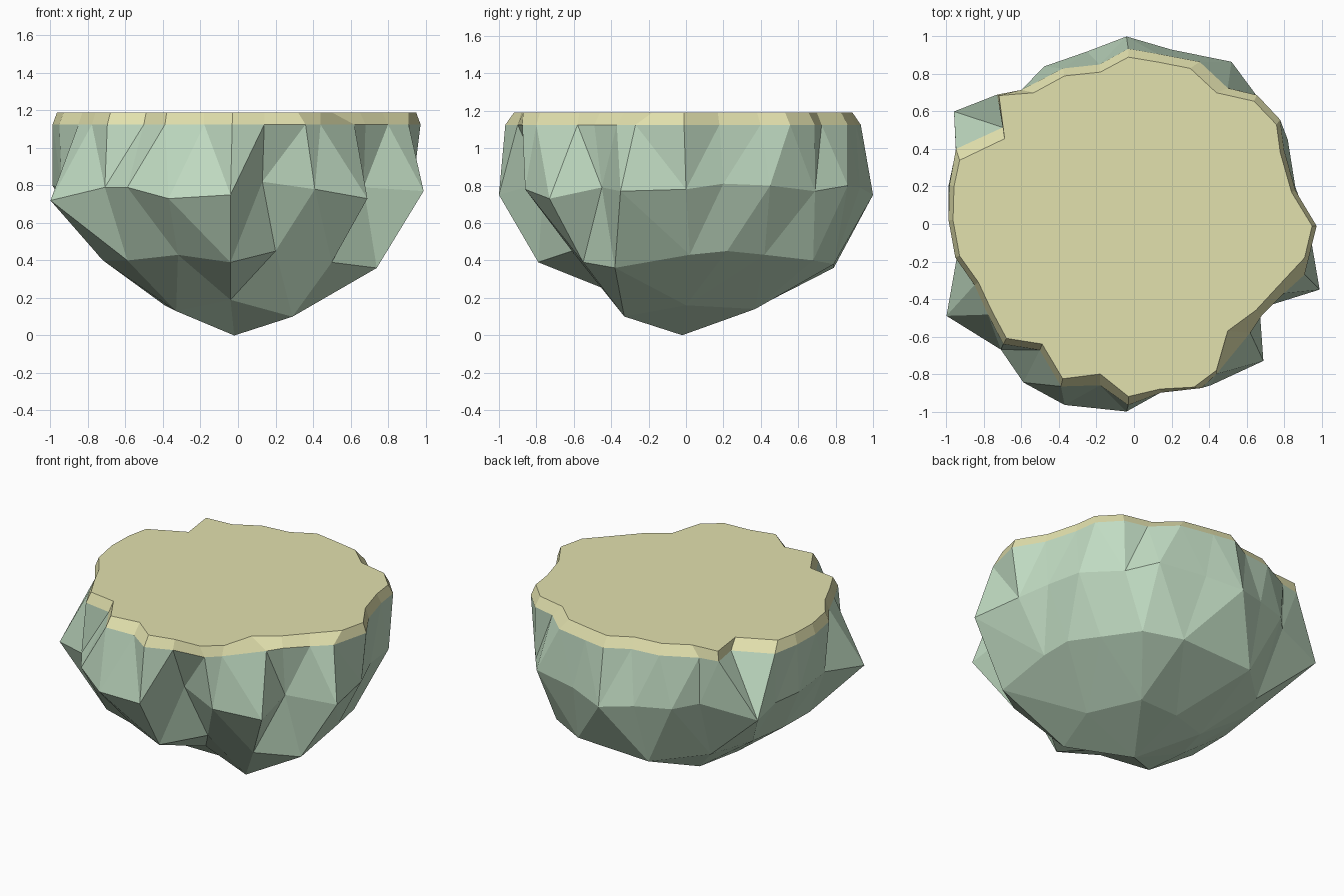
import bpy, math

def material(name, rgb):
    m = bpy.data.materials.new(name)
    m.diffuse_color = (*rgb, 1)
    return m

def by_angle(points):
    return sorted(points, key=lambda p: math.atan2(p[1], p[0]))

def zip_rings(low, up, base_low, base_up):
    """Triangulate between two rings with different point counts."""
    n, m = len(low), len(up)
    ang = lambda ring, k: math.atan2(ring[k % len(ring)][1], ring[k % len(ring)][0]) + 2 * math.pi * (k // len(ring))
    mid = lambda ring, k: ang(ring, k) + ang(ring, k + 1)
    i = j = 0
    faces = []
    while i < n or j < m:
        a, b = base_low + i % n, base_up + j % m
        if j >= m or (i < n and mid(low, i) <= mid(up, j)):
            faces.append((a, base_low + (i + 1) % n, b))
            i += 1
        else:
            faces.append((a, base_up + (j + 1) % m, b))
            j += 1
    return faces

def build(name, verts, faces, mat):
    mesh = bpy.data.meshes.new(name)
    mesh.from_pydata(verts, [], faces)
    mesh.materials.append(mat)
    mesh.update()
    obj = bpy.data.objects.new(name, mesh)
    bpy.context.collection.objects.link(obj)
    return obj

# Outline of the flat top
outline = by_angle([
    (-.03, .89), (.12, .865), (.30, .83), (.44, .70), (.64, .655), (.76, .53), (.78, .38), (.84, .17),
    (.95, -.01), (.91, -.18), (.77, -.33), (.65, -.46), (.50, -.57), (.44, -.78), (.32, -.87), (.14, -.88),
    (-.03, -.92), (-.18, -.80), (-.38, -.825), (-.49, -.64), (-.68, -.61), (-.76, -.46), (-.83, -.31), (-.93, -.17),
    (-.965, .02), (-.96, .20), (-.93, .34), (-.69, .455), (-.72, .685), (-.535, .70), (-.37, .79), (-.18, .81)])
top = [(x, y, 1.19) for x, y in outline]

# Bevel foot: slightly wider, with a few places where the edge slopes further out
wider = {(.50, -.57): (.62, -.58), (.65, -.46): (.68, -.49), (.77, -.33): (.80, -.37), (.91, -.18): (.91, -.27),
         (.44, .70): (.50, .725), (.30, .83): (.35, .865), (-.535, .70): (-.60, .715), (-.72, .685): (-.73, .69),
         (-.69, .455): (-.70, .515), (-.93, .34): (-.95, .40), (-.18, -.80): (-.18, -.86), (.32, -.87): (.36, -.875),
         (.44, -.78): (.44, -.80), (.14, -.88): (.14, -.90)}
rim = [(*wider.get(p, (p[0] * 1.025, p[1] * 1.05)), 1.125) for p in outline]

# Jagged rock rings, widest to narrowest
wide = by_angle([
    (-.04, -1, .75), (.13, -.76, .82), (.41, -.86, .78), (.69, -.73, .73), (.67, -.45, .79), (.99, -.35, .77),
    (.93, 0, .78), (.86, .2, .81), (.82, .45, .80), (.65, .69, .77), (.52, .865, .80), (.2, .93, .79),
    (-.04, 1, .75), (-.25, .92, .78), (-.48, .84, .79), (-.6, .71, .81), (-.96, .6, .75), (-.95, .39, .79),
    (-.99, .2, .80), (-.94, -.15, .79), (-1, -.49, .72), (-.71, -.67, .79), (-.59, -.845, .79), (-.37, -.965, .73)])
middle = by_angle([
    (-.04, -.79, .39), (.2, -.61, .45), (.5, -.55, .39), (.74, -.38, .36), (.74, .02, .43),
    (.72, .22, .45), (.62, .42, .43), (.5, .68, .40), (.26, .79, .38), (-.27, .79, .36),
    (-.55, .52, .38), (-.70, .28, .42), (-.74, 0, .42), (-.72, -.30, .40), (-.59, -.57, .40),
    (-.32, -.70, .43)])
narrow = by_angle([
    (.29, -.33, .10), (.38, 0, .16), (.25, .37, .14), (-.04, .36, .14), (-.3, .28, .14), (-.39, 0, .16),
    (-.33, -.25, .13), (-.04, -.29, .19)])

# Rock body: tip, then rings stitched upward
rings = [[(-.02, -.02, 0)], narrow, middle, wide, rim]
verts, starts = [], []
for ring in rings:
    starts.append(len(verts))
    verts += ring
n = len(narrow)
faces = [(0, 1 + (k + 1) % n, 1 + k) for k in range(n)]
for k in range(1, 4):
    faces += zip_rings(rings[k], rings[k + 1], starts[k], starts[k + 1])
build("island_rock", verts, faces, material("rock", (.53, .71, .54)))

# Sandy cap with a bevelled edge
n = len(outline)
faces = [(k, (k + 1) % n, n + (k + 1) % n, n + k) for k in range(n)]
faces.append(tuple(range(n, 2 * n)))
build("sand_top", rim + top, faces, material("sand", (.76, .75, .42)))
